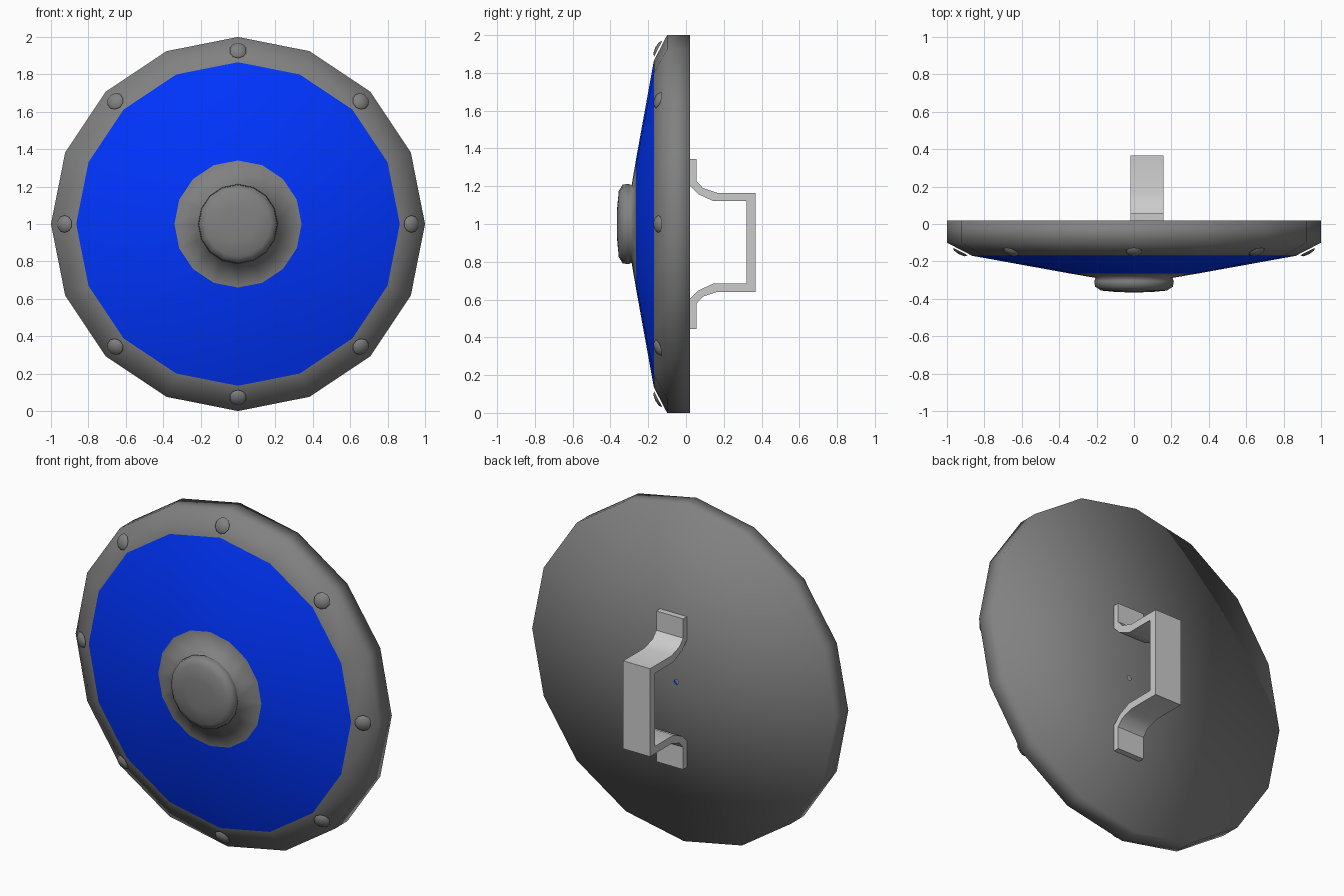
import bpy, bmesh, math
from mathutils import Vector

if "Cube" in bpy.data.objects:
    bpy.data.objects.remove(bpy.data.objects["Cube"])

SIDES = 16


def paint(name, rgb):
    mat = bpy.data.materials.new(name)
    mat.diffuse_color = (*rgb, 1)
    mat.use_nodes = True
    mat.node_tree.nodes["Principled BSDF"].inputs["Base Color"].default_value = mat.diffuse_color
    return mat


iron = paint("dark_iron", (0.22, 0.22, 0.22))
blue = paint("blue_paint", (0.0, 0.035, 1.0))


def add_mesh(name, bm, smooth, mats=()):
    mesh = bpy.data.meshes.new(name)
    for m in mats:
        mesh.materials.append(m)
    bm.to_mesh(mesh)
    bm.free()
    obj = bpy.data.objects.new(name, mesh)
    bpy.context.collection.objects.link(obj)
    bpy.ops.object.select_all(action='DESELECT')
    obj.select_set(True)
    bpy.context.view_layer.objects.active = obj
    bpy.ops.object.shade_smooth_by_angle(angle=math.radians(smooth))
    return obj


def lathe(name, profile, sides=SIDES, centre=(0, 0, 1), axis=(0, -1, 0),
          hole=None, blue_band=None, smooth=180):
    """Spin (radius, y) points, listed back to front; local -y is aimed along axis."""
    bm = bmesh.new()
    turn = Vector((0, -1, 0)).rotation_difference(Vector(axis))
    rings = []
    for k, (r, y) in enumerate(profile):
        shift = Vector(hole) if hole and k == 0 else Vector()
        ring = []
        for i in range(1 if r == 0 else sides):
            t = math.tau * i / sides
            p = Vector((r * math.sin(t), y, r * math.cos(t))) + shift
            ring.append(bm.verts.new(turn @ p + Vector(centre)))
        rings.append(ring)
    for k, (a, b) in enumerate(zip(rings, rings[1:])):
        for i in range(sides):
            j = (i + 1) % sides
            if len(a) == 1:
                corners = (a[0], b[i], b[j])
            elif len(b) == 1:
                corners = (a[i], b[0], a[j])
            else:
                corners = (a[i], b[i], b[j], a[j])
            face = bm.faces.new(corners)
            face.material_index = int(k == blue_band)
    return add_mesh(name, bm, smooth, (iron, blue))


# Shield body: back with small off-centre hole, rim, blue cone, flange and knob
lathe("shield_body", [(0.014, 0.02), (1, 0.02), (1, -0.10), (0.865, -0.17),
                      (0.34, -0.265), (0.205, -0.288), (0.213, -0.305), (0.208, -0.335),
                      (0.175, -0.356), (0.09, -0.364), (0, -0.366)],
      hole=(0.05, 0, -0.065), blue_band=3)

# Eight shallow rivets lying on the bevel
for n in range(8):
    t = math.tau * n / 8
    out = Vector((math.sin(t), 0, math.cos(t)))
    pos = out * 0.928 + Vector((0, -0.147, 1))
    lathe(f"rivet_{n + 1}", [(0, 0), (0.046, 0), (0.034, -0.012), (0, -0.017)],
          sides=10, centre=pos, axis=out * 0.46 + Vector((0, -0.89, 0)), smooth=60)

# Strap handle: half profile (y, height from its middle) mirrored, then extruded along x
MID = 0.903
outer = [(0.055, 0.44), (0.055, 0.325), (0.09, 0.287), (0.165, 0.262), (0.367, 0.262)]
inner = [(0.018, 0.44), (0.018, 0.302), (0.065, 0.255), (0.145, 0.218), (0.32, 0.218)]
outer += [(y, -h) for y, h in reversed(outer)]
inner += [(y, -h) for y, h in reversed(inner)]
for line in (outer, inner):
    line[-1] = (line[-1][0], -0.458)  # lower pad is slightly longer
bm = bmesh.new()
grid = [[bm.verts.new((x, y, MID + h)) for y, h in line]
        for x, line in ((-0.02, outer), (-0.02, inner), (0.157, inner), (0.157, outer))]
for k in range(4):
    a, b = grid[k], grid[(k + 1) % 4]
    for i in range(len(outer) - 1):
        bm.faces.new((a[i], a[i + 1], b[i + 1], b[i]))
for end in (0, -1):
    bm.faces.new([line[end] for line in grid])
bmesh.ops.recalc_face_normals(bm, faces=bm.faces)
add_mesh("handle", bm, 40)
